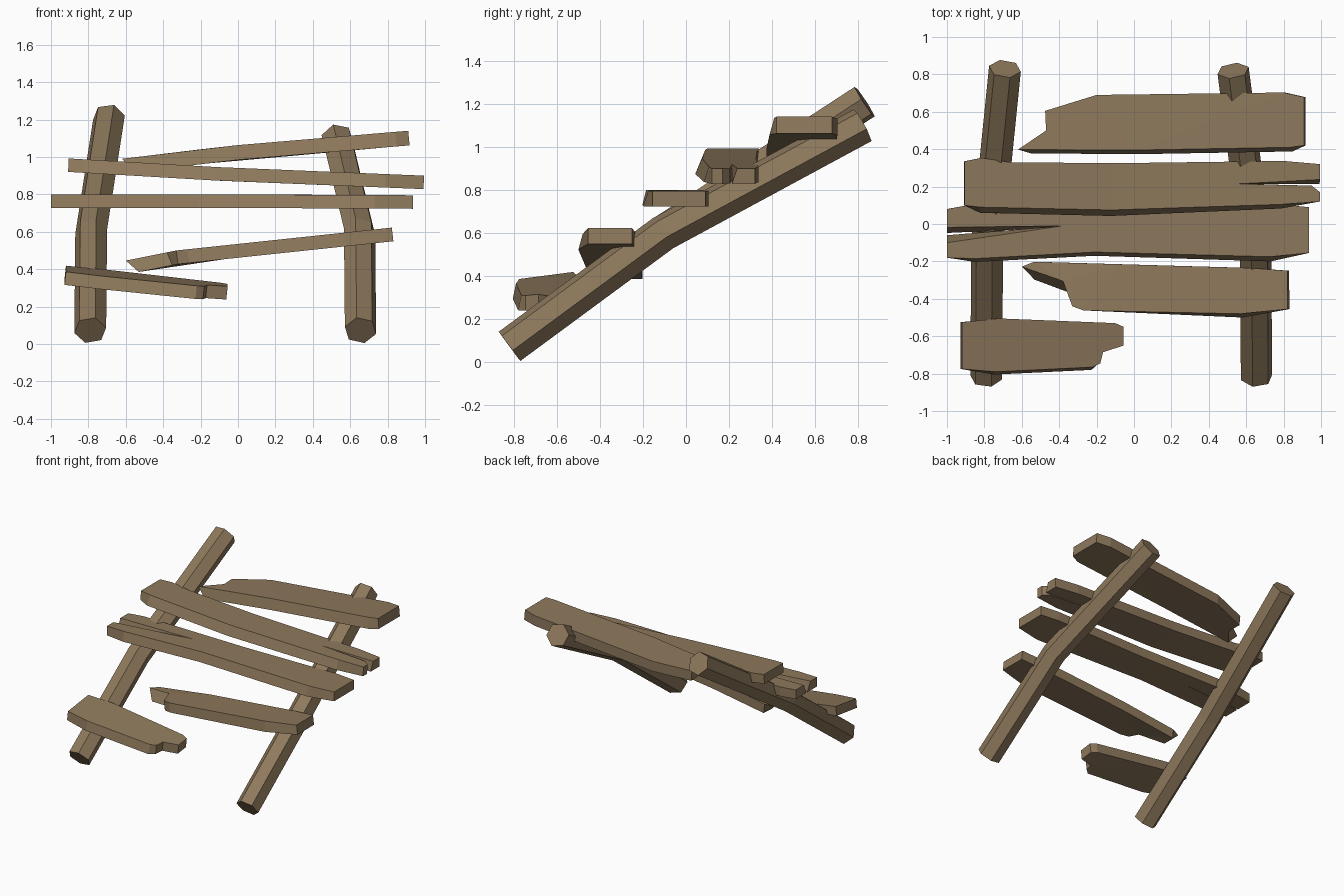
import bpy, bmesh, math
from mathutils import Vector

if "Cube" in bpy.data.objects:
    bpy.data.objects.remove(bpy.data.objects["Cube"])

wood = bpy.data.materials.new("weathered_brown_wood")
wood.diffuse_color = (0.27, 0.19, 0.107, 1)
wood.use_nodes = True
wood.node_tree.nodes["Principled BSDF"].inputs["Base Color"].default_value = wood.diffuse_color


def finish(name, bm):
    bmesh.ops.recalc_face_normals(bm, faces=bm.faces)
    me = bpy.data.meshes.new(name)
    bm.to_mesh(me)
    bm.free()
    me.materials.append(wood)
    bpy.context.collection.objects.link(bpy.data.objects.new(name, me))


def post(name, path, turn, r=0.087):
    """Six-sided log following a bent path, ends cut square."""
    bm = bmesh.new()
    p = [Vector(q) for q in path]
    rings = []
    for i, c in enumerate(p):
        a = (c - p[i - 1]).normalized() if i else Vector()
        b = (p[i + 1] - c).normalized() if i < len(p) - 1 else Vector()
        t = (a + b).normalized()
        v = Vector((1, 0, 0)).cross(t).normalized()
        u = t.cross(v)
        angles = [math.radians(turn + 60 * k) for k in range(6)]
        rings.append([bm.verts.new(c + r * (u * math.cos(g) + v * math.sin(g)))
                      for g in angles])
    for lo, hi in zip(rings, rings[1:]):
        for k in range(6):
            j = (k + 1) % 6
            bm.faces.new((lo[k], lo[j], hi[j], hi[k]))
    bm.faces.new(rings[0])
    bm.faces.new(rings[-1])
    finish(name, bm)


def plank(name, outline, heights, thick, tilt=0.0):
    """Rough board. Outline points are (x, y) of the top face, optionally
    followed by the (dx, dy) shift of the bottom corner.
    Heights are (x, z) pairs giving the slope of the top face."""
    bm = bmesh.new()
    yc = sum(q[1] for q in outline) / len(outline)
    slope = (heights[-1][1] - heights[0][1]) / (heights[-1][0] - heights[0][0])

    def top_z(x, y):
        seg = next((s for s in zip(heights, heights[1:]) if x <= s[1][0]),
                   (heights[-2], heights[-1]))
        (x0, z0), (x1, z1) = seg
        return z0 + (z1 - z0) * (x - x0) / (x1 - x0) + tilt * (y - yc)

    top, bot = [], []
    for x, y, *shift in outline:
        dx, dy = shift or (0, 0)
        z = top_z(x, y)
        top.append(bm.verts.new((x, y, z)))
        bx = x + dx + slope * thick
        bot.append(bm.verts.new((bx, y + dy, top_z(x + dx, y) - thick)))
    n = len(top)
    caps = [bm.faces.new(top), bm.faces.new(bot[::-1])]
    for i in range(n):
        j = (i + 1) % n
        bm.faces.new((top[i], bot[i], bot[j], top[j]))
    bmesh.ops.recalc_face_normals(bm, faces=bm.faces)
    bmesh.ops.triangulate(bm, faces=caps)
    finish(name, bm)


# Leaning side posts
post("left_post", [(-0.79, -0.82, 0.073), (-0.785, -0.105, 0.60), (-0.69, 0.83, 1.21)], 12)
post("right_post", [(0.655, -0.82, 0.073), (0.65, -0.105, 0.60), (0.53, 0.82, 1.10)], -16)

# Broken short board at the bottom
plank("bottom_plank",
      [(-0.92, -0.775), (-0.74, -0.79, 0, -0.015), (-0.22, -0.765, 0, -0.015),
       (-0.18, -0.745), (-0.165, -0.685), (-0.055, -0.65), (-0.055, -0.55),
       (-0.10, -0.53), (-0.72, -0.505), (-0.92, -0.525)],
      [(-0.92, 0.402), (-0.05, 0.307)], 0.07, 0.13)

# Board with a broken, pointed left end
plank("lower_plank",
      [(-0.60, -0.228, 0.06, -0.07), (-0.38, -0.305, 0.02, -0.06),
       (-0.33, -0.44), (-0.27, -0.462), (0.57, -0.48, 0, -0.02),
       (0.822, -0.455), (0.82, -0.25), (0.62, -0.235), (-0.08, -0.215),
       (-0.535, -0.202)],
      [(-0.60, 0.446), (-0.33, 0.50), (0.82, 0.622)], 0.073)

# Board split by a long V-shaped crack from the left
plank("middle_plank",
      [(-1.0, -0.18), (-0.85, -0.185, 0, -0.018), (-0.21, -0.15, 0, -0.02),
       (0.73, -0.175, 0, -0.025), (0.935, -0.155), (0.935, 0.09),
       (0.78, 0.105), (0.0, 0.087), (-0.88, 0.102), (-1.0, 0.08),
       (-1.0, -0.018, 0, -0.03), (-0.38, -0.01, -0.08, -0.012),
       (-1.0, -0.10, 0, 0.04)],
      [(-1.0, 0.80), (0.0, 0.80), (0.935, 0.795)], 0.072)

# Board with a shorter split at the right end
plank("upper_plank",
      [(-0.905, 0.10), (-0.82, 0.09, 0, -0.03), (-0.12, 0.075, 0, -0.032),
       (0.79, 0.105, 0, -0.022), (0.995, 0.12), (0.995, 0.17),
       (0.95, 0.205), (0.56, 0.215, 0.03, 0), (0.995, 0.238, 0, -0.025),
       (0.995, 0.32), (0.80, 0.337), (-0.10, 0.325), (-0.66, 0.33),
       (-0.815, 0.353), (-0.905, 0.335)],
      [(-0.905, 0.992), (-0.10, 0.945), (0.995, 0.90)], 0.072)

# Top board with a broken left end
plank("top_plank",
      [(-0.62, 0.398, 0.06, -0.02), (0.0, 0.395, 0, -0.022),
       (0.84, 0.41, 0, -0.022), (0.91, 0.42), (0.91, 0.678),
       (0.80, 0.703), (-0.20, 0.69), (-0.475, 0.605), (-0.47, 0.50)],
      [(-0.62, 0.99), (-0.04, 1.06), (0.91, 1.14)], 0.078)
